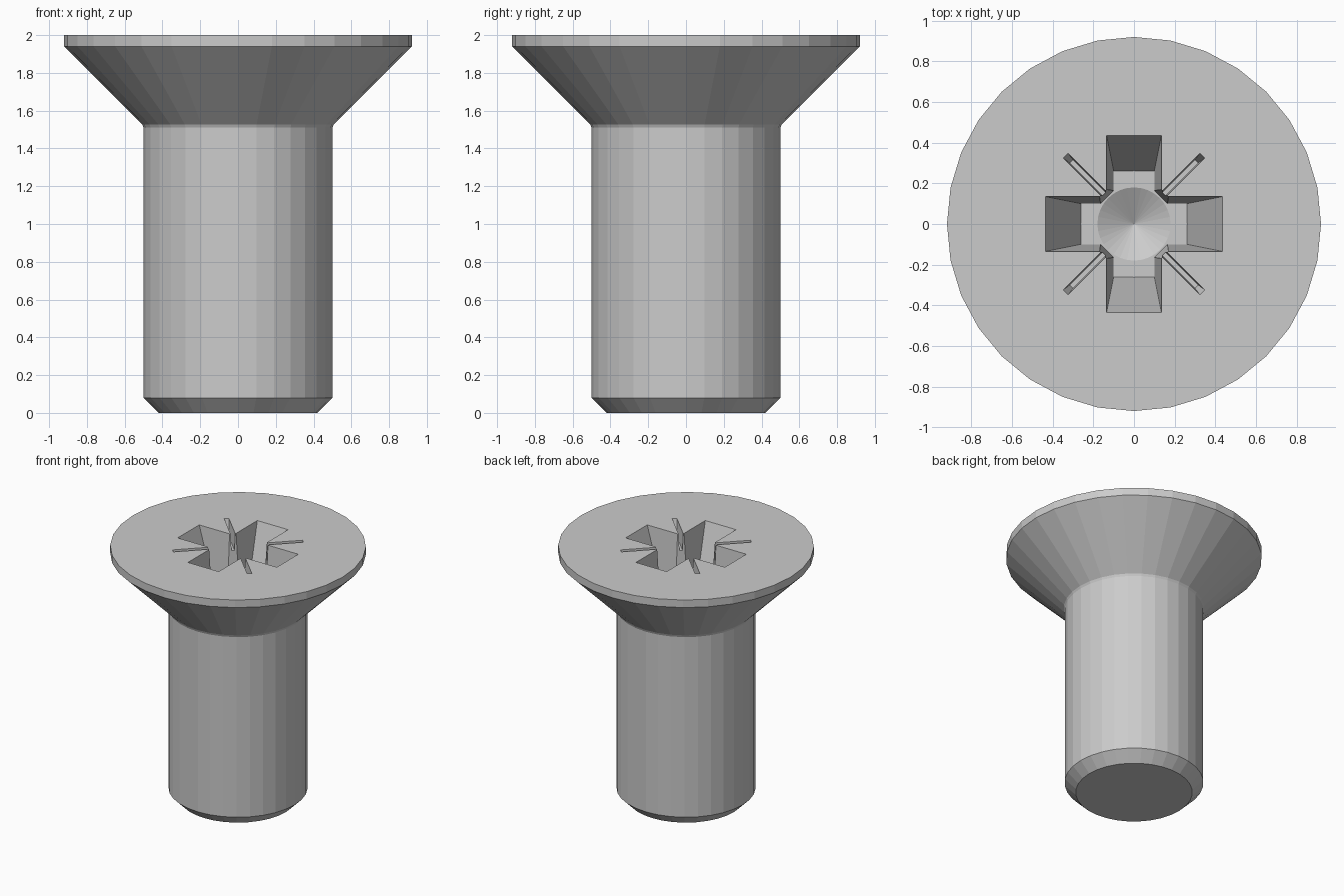
import bpy, bmesh, math
from mathutils import Matrix

if "Cube" in bpy.data.objects:
    bpy.data.objects.remove(bpy.data.objects["Cube"])

TOP, FLOOR = 2.0, 1.48      # head face and recess floor
UP = 0.05                   # cutters overshoot the head face


def finish(bm, name):
    bmesh.ops.remove_doubles(bm, verts=bm.verts, dist=1e-5)
    bmesh.ops.recalc_face_normals(bm, faces=bm.faces)
    mesh = bpy.data.meshes.new(name)
    bm.to_mesh(mesh)
    bm.free()
    ob = bpy.data.objects.new(name, mesh)
    bpy.context.collection.objects.link(ob)
    return ob


def lathe(name, profile, n=32):
    """Revolve (radius, z) points; ends are closed by flat caps or an apex."""
    bm = bmesh.new()
    rings = []
    for r, z in profile:
        if r == 0:
            rings.append([bm.verts.new((0, 0, z))] * n)
        else:
            rings.append([bm.verts.new((r * math.cos(i * math.tau / n),
                                        r * math.sin(i * math.tau / n), z)) for i in range(n)])
    for a, b in zip(rings, rings[1:]):
        for i in range(n):
            j = (i + 1) % n
            bm.faces.new(list(dict.fromkeys((a[i], a[j], b[j], b[i]))))
    for ring, (r, z) in ((rings[0], profile[0]), (rings[-1], profile[-1])):
        if r > 0:
            bm.faces.new(ring)
    return finish(bm, name)


def tapered_box(name, low, high, floor, angle):
    """Box centred on z with half sizes low at the floor and high at the head face."""
    k = (TOP + UP - floor) / (TOP - floor)
    high = [a + (b - a) * k for a, b in zip(low, high)]
    bm = bmesh.new()
    bmesh.ops.create_cube(bm, size=2)
    for v in bm.verts:
        sx, sy = high if v.co.z > 0 else low
        v.co = (v.co.x * sx, v.co.y * sy, TOP + UP if v.co.z > 0 else floor)
    bmesh.ops.rotate(bm, verts=bm.verts, matrix=Matrix.Rotation(math.radians(angle), 3, 'Z'))
    return finish(bm, name)


# Countersunk head and chamfered shank in one revolved profile
screw = lathe("countersunk_screw", [(0.42, 0), (0.5, 0.08), (0.5, 1.51), (0.507, 1.527),
                                    (0.92, 1.94), (0.92, TOP)])

# Recess cutters: central core, conical tip, cross arms, thin diagonal slots
cutters = [tapered_box("core_cutter", (0.187, 0.187), (0.215, 0.215), FLOOR, 45),
           lathe("tip_cutter", [(0, FLOOR - 0.1), (0.18, FLOOR), (0.18, TOP + UP)])]
for angle in (0, 90):
    cutters.append(tapered_box("arm_cutter", (0.26, 0.1), (0.435, 0.135), FLOOR, angle))
    cutters.append(tapered_box("slot_cutter", (0.435, 0.011), (0.475, 0.017), TOP - 0.13, angle + 45))

for c in cutters:
    mod = screw.modifiers.new(c.name, 'BOOLEAN')
    mod.operation, mod.solver, mod.object = 'DIFFERENCE', 'EXACT', c
    c.hide_render = True

# Bake the recess into the screw and drop the cutters
bpy.context.view_layer.update()
deps = bpy.context.evaluated_depsgraph_get()
baked = bpy.data.meshes.new_from_object(screw.evaluated_get(deps))
screw.modifiers.clear()
screw.data = baked
for c in cutters:
    bpy.data.objects.remove(c)
